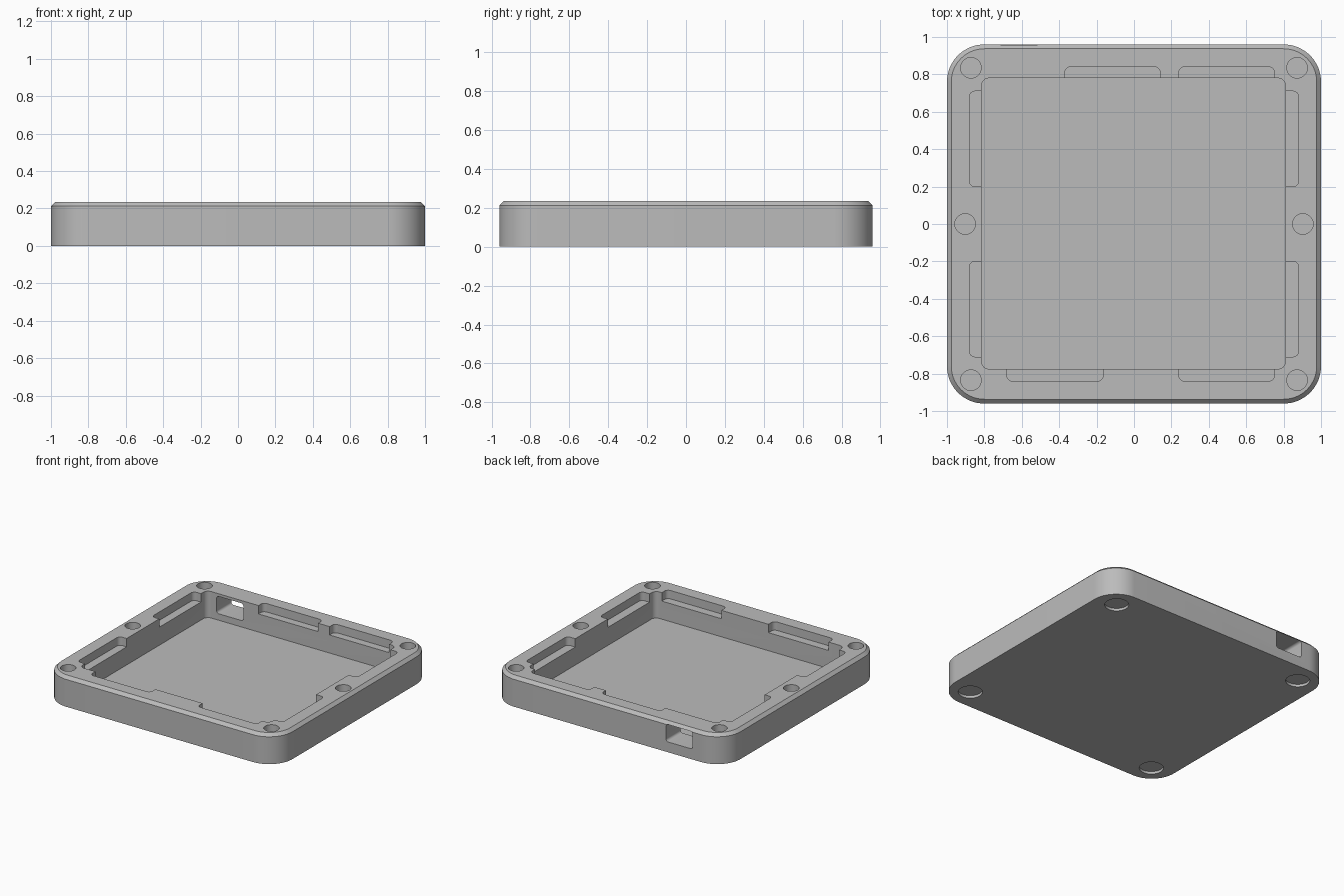
import bpy
import bmesh
import math
from mathutils import Matrix

cube = bpy.data.objects.get("Cube")
if cube:
    bpy.data.objects.remove(cube, do_unlink=True)

HEIGHT = 0.235
FLOOR = 0.03
LEDGE = 0.17
ABOVE = 0.4

grey = bpy.data.materials.new("plain_grey")
grey.use_nodes = True
colour = (0.5, 0.5, 0.5, 1)
grey.diffuse_color = colour
grey.node_tree.nodes["Principled BSDF"].inputs["Base Color"].default_value = colour


def finish(bm, name):
    mesh = bpy.data.meshes.new(name)
    bmesh.ops.recalc_face_normals(bm, faces=bm.faces)
    bm.to_mesh(mesh)
    bm.free()
    mesh.materials.append(grey)
    obj = bpy.data.objects.new(name, mesh)
    bpy.context.collection.objects.link(obj)
    return obj


def rounded_block(name, xs, ys, zs, radius, segments=6, chamfer=0, turn=None):
    """Box with rounded upright edges and an optional chamfer on the top rim."""
    bm = bmesh.new()
    bmesh.ops.create_cube(bm, size=1)
    for v in bm.verts:
        v.co = [a[0] if c < 0 else a[1] for a, c in zip((xs, ys, zs), v.co)]
    upright = [e for e in bm.edges if abs(e.verts[0].co.z - e.verts[1].co.z) > 1e-4]
    bmesh.ops.bevel(bm, geom=upright, offset=radius, segments=segments,
                    profile=0.5, affect='EDGES')
    if chamfer:
        rim = [e for e in bm.edges if all(v.co.z > zs[1] - 1e-4 for v in e.verts)]
        bmesh.ops.bevel(bm, geom=rim, offset=chamfer, segments=1, affect='EDGES')
    if turn:
        bmesh.ops.transform(bm, matrix=turn, verts=bm.verts)
    return finish(bm, name)


def round_plug(name, x, y, z0, z1, radius):
    bm = bmesh.new()
    bmesh.ops.create_cone(bm, cap_ends=True, segments=40, radius1=radius,
                          radius2=radius, depth=z1 - z0,
                          matrix=Matrix.Translation((x, y, (z0 + z1) / 2)))
    return finish(bm, name)


# Outer tray body with a chamfered rim
tray = rounded_block("tray", (-1, 1), (-0.96, 0.96), (0, HEIGHT), 0.2, 16, 0.023)

# Main cavity
cutters = [rounded_block("cavity_cutter", (-0.815, 0.81), (-0.775, 0.78),
                         (FLOOR, ABOVE), 0.04)]

# Shallow side pockets
for side in (-1, 1):
    xs = sorted((side * 0.7, side * 0.88))
    for ys in ((-0.71, -0.2), (0.2, 0.71)):
        cutters.append(rounded_block("side_pocket_cutter", xs, ys, (LEDGE, ABOVE), 0.03))

# Shallow front and back pockets
for xs, side in (((-0.68, -0.165), -1), ((0.24, 0.75), -1),
                 ((-0.37, 0.14), 1), ((0.24, 0.75), 1)):
    ys = sorted((side * 0.65, side * 0.84))
    cutters.append(rounded_block("end_pocket_cutter", xs, ys, (LEDGE, ABOVE), 0.03))

# Round sockets in the rim and foot recesses underneath
for sx in (-1, 1):
    cutters.append(round_plug("middle_socket_cutter", sx * 0.903, 0,
                              HEIGHT - 0.06, ABOVE, 0.055))
    for sy in (-1, 1):
        cutters.append(round_plug("corner_socket_cutter", sx * 0.872, sy * 0.835,
                                  HEIGHT - 0.06, ABOVE, 0.055))
        cutters.append(round_plug("foot_recess_cutter", sx * 0.83, sy * 0.8,
                                  -0.1, 0.02, 0.085))

# Cable opening through the back wall
cutters.append(rounded_block("cable_opening_cutter", (-0.73, -0.5), (0.08, 0.214),
                             (-1.1, -0.6), 0.02,
                             turn=Matrix.Rotation(math.pi / 2, 4, 'X')))

# Cut everything out of the body
bpy.ops.object.select_all(action='DESELECT')
tray.select_set(True)
bpy.context.view_layer.objects.active = tray
for cutter in cutters:
    cutter.hide_render = True
    mod = tray.modifiers.new(cutter.name, 'BOOLEAN')
    mod.operation = 'DIFFERENCE'
    mod.solver = 'EXACT'
    mod.object = cutter
    bpy.ops.object.modifier_apply(modifier=mod.name)
for cutter in cutters:
    bpy.data.objects.remove(cutter, do_unlink=True)

bpy.ops.object.shade_smooth_by_angle(angle=math.radians(30))
